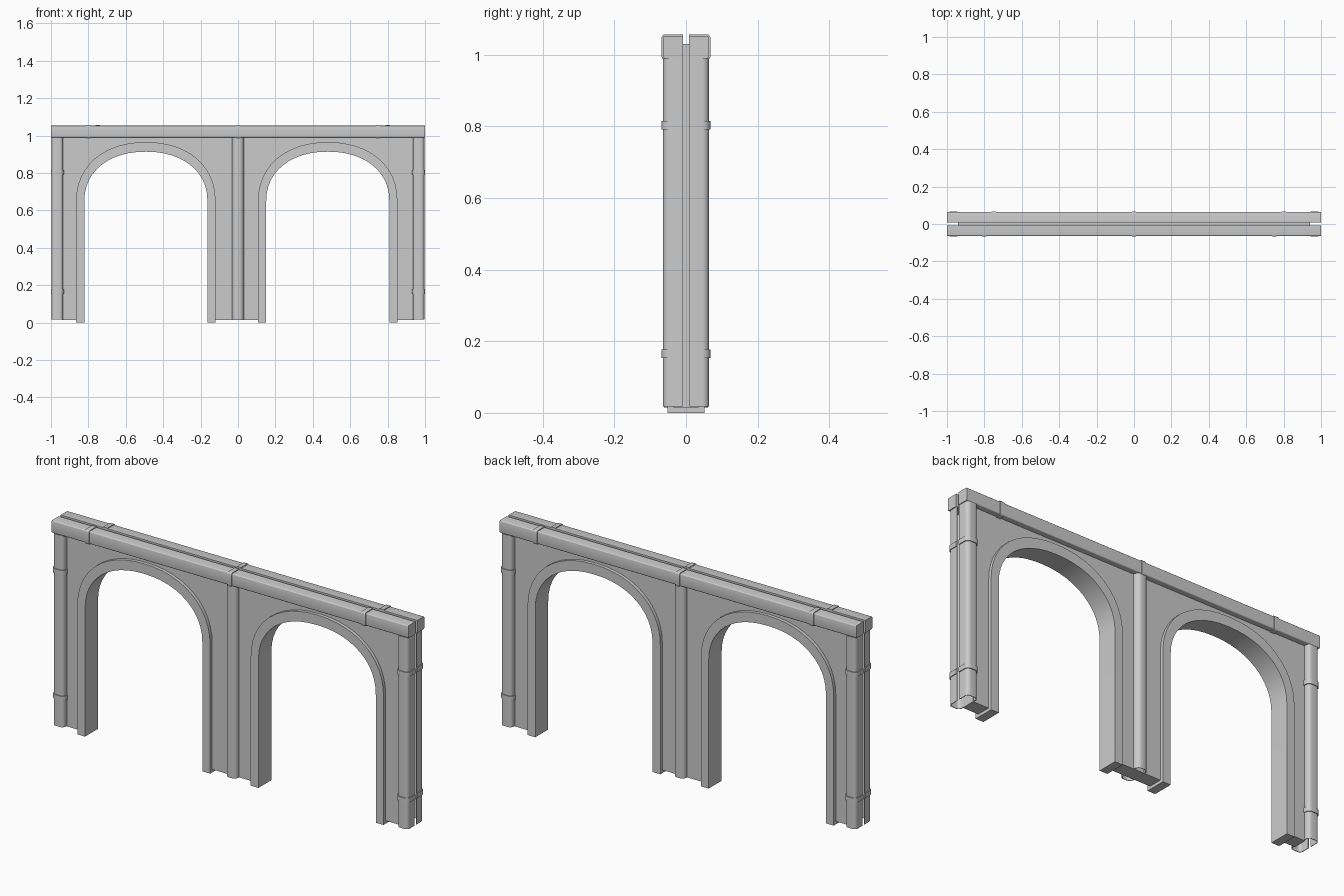
import bpy, bmesh, math
from mathutils import Matrix, Vector

if "Cube" in bpy.data.objects:
    bpy.data.objects.remove(bpy.data.objects["Cube"])

def finish(name, bm, smooth=True):
    bmesh.ops.recalc_face_normals(bm, faces=bm.faces)
    me = bpy.data.meshes.new(name)
    bm.to_mesh(me)
    bm.free()
    ob = bpy.data.objects.new(name, me)
    bpy.context.collection.objects.link(ob)
    if smooth:
        bpy.ops.object.select_all(action='DESELECT')
        ob.select_set(True)
        bpy.context.view_layer.objects.active = ob
        bpy.ops.object.shade_smooth_by_angle(angle=math.radians(35))
    return ob

def place(p, t, axis):
    u, v = p
    return {'x': (t, u, v), 'y': (u, t, v), 'z': (u, v, t)}[axis]

def prism(name, pts, axis, a, b):
    """Closed outline extruded along an axis."""
    bm = bmesh.new()
    lo = [bm.verts.new(place(p, a, axis)) for p in pts]
    hi = [bm.verts.new(place(p, b, axis)) for p in pts]
    n = len(pts)
    for i in range(n):
        j = (i + 1) % n
        bm.faces.new((lo[i], lo[j], hi[j], hi[i]))
    bm.faces.new(lo)
    bm.faces.new(hi)
    return finish(name, bm)

def rounded(pts, r, steps=5):
    """Round the inner corners of an open path."""
    out = [Vector(pts[0])]
    for p0, p1, p2 in zip(pts, pts[1:], pts[2:]):
        p0, p1, p2 = Vector(p0), Vector(p1), Vector(p2)
        a = p1 + (p0 - p1).normalized() * r
        b = p1 + (p2 - p1).normalized() * r
        c = a + b - p1
        for i in range(steps + 1):
            t = i / steps * math.pi / 2
            out.append(c + (a - c) * math.cos(t) + (b - c) * math.sin(t))
    return out + [Vector(pts[-1])]

def flip(path):
    return [(-p[0], p[1]) for p in path]

def strip(name, outer, inner, axis, a, b):
    """Thin shell between two matching paths."""
    return prism(name, list(outer) + list(inner)[::-1], axis, a, b)

# paths; o pushes the path outward
def post_path(o):
    return rounded([(0.996 + o, -0.008), (0.996 + o, -0.064 - o),
                    (0.935 - o, -0.064 - o), (0.935 - o, -0.03)], 0.018 + o)

def mid_path(o):
    return rounded([(-0.031 - o, -0.03), (-0.031 - o, -0.062 - o),
                    (0.031 + o, -0.062 - o), (0.031 + o, -0.03)], 0.024 + o)

def beam_path(o):
    return rounded([(-0.008, 1.053 + o), (-0.064 - o, 1.053 + o),
                    (-0.064 - o, 0.99 - o), (-0.02, 0.99 - o)], 0.005 + o, 3)

def arch(cx, half, top, spring=0.65, z0=0.0, n=24):
    pts = [(cx - half, z0)]
    for i in range(n + 1):
        t = math.pi * i / n
        c, s = math.cos(t), max(0, math.sin(t))
        pts.append((cx - math.copysign(abs(c) ** 0.92, c) * half,
                    spring + (top - spring) * s ** 0.92))
    return pts + [(cx + half, z0)]

# wall panel with two arched openings
centres = (-0.4925, 0.48)
outline = [(-0.94, 1.03), (-0.94, 0.015)]
for cx in centres:
    outline += arch(cx, 0.35, 0.94, z0=0.015)
outline += [(0.94, 0.015), (0.94, 1.03)]
prism("wall_panel", outline, 'y', -0.035, 0.035)

# arch surrounds
for cx, side in zip(centres, ("left", "right")):
    strip(side + "_arch_surround", arch(cx, 0.3725, 0.965),
          arch(cx, 0.329, 0.914), 'y', -0.052, 0.052)

# front half, then the same parts turned half round for the back
parts = []
for side in ("left", "right"):
    f = flip if side == "left" else list
    parts.append(strip(side + "_post", f(post_path(0)), f(post_path(-0.003)),
                       'z', 0.018, 0.99))
    for z in (0.165, 0.803):
        parts.append(strip(side + "_post_band", f(post_path(0.004)),
                           f(post_path(-0.001)), 'z', z - 0.012, z + 0.012))
parts.append(strip("middle_post", mid_path(0), mid_path(-0.003), 'z', 0.015, 0.99))
parts.append(prism("top_beam", beam_path(0) + [Vector((-0.008, 0.99))], 'x', -1, 1))
for x in (-0.8, 0, 0.75):
    parts.append(strip("beam_band", beam_path(0.004), beam_path(-0.001),
                       'x', x - 0.012, x + 0.012))

for ob in parts:
    back = ob.copy()
    back.name = "back_" + ob.name
    back.matrix_world = Matrix.Rotation(math.pi, 4, 'Z')
    bpy.context.collection.objects.link(back)
